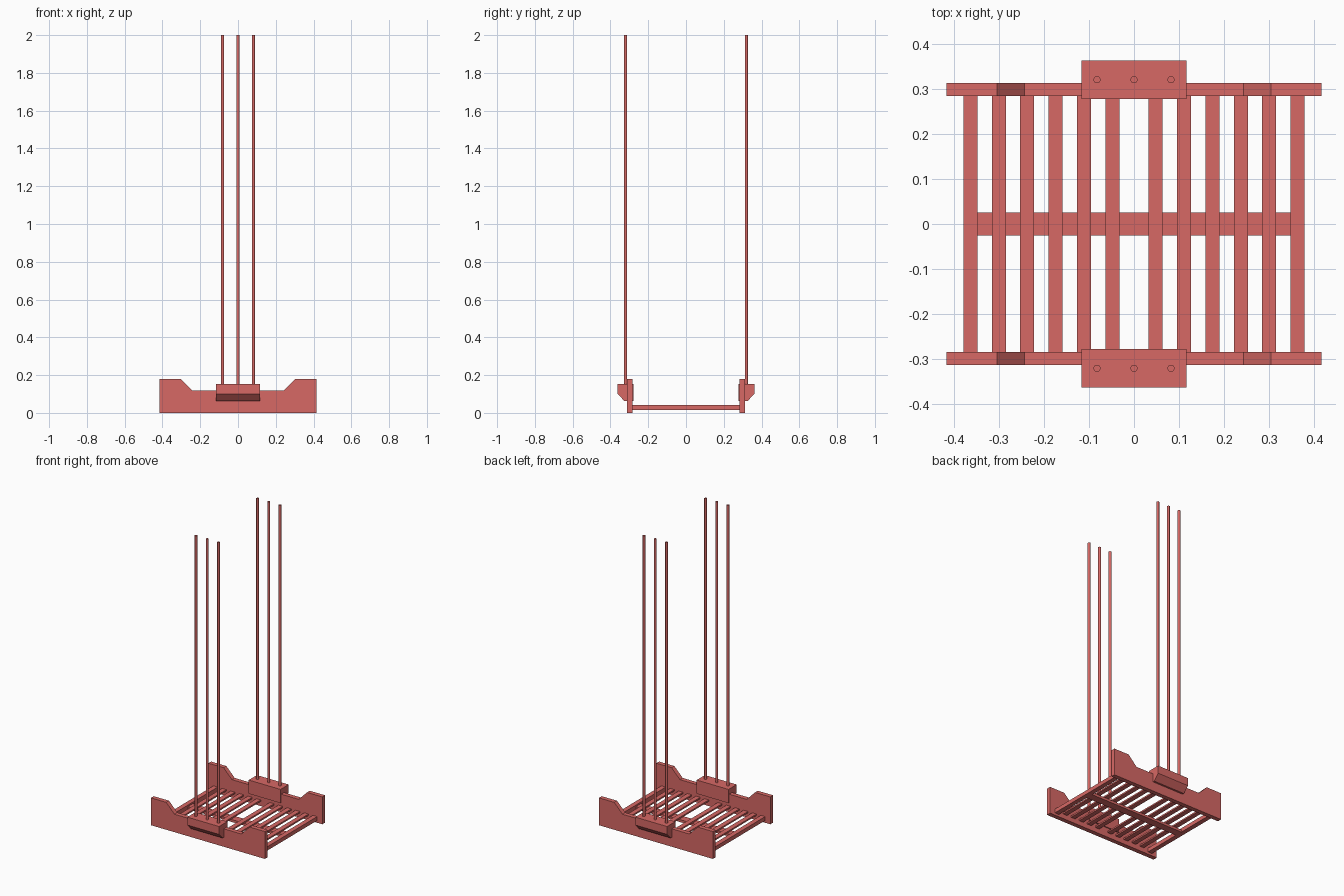
import bpy, bmesh

if "Cube" in bpy.data.objects:
    bpy.data.objects.remove(bpy.data.objects["Cube"])

red = bpy.data.materials.new("red")
red.diffuse_color = (0.68, 0.14, 0.13, 1)
red.use_nodes = True
red.node_tree.nodes["Principled BSDF"].inputs["Base Color"].default_value = red.diffuse_color


def add_mesh(name, bm):
    bmesh.ops.recalc_face_normals(bm, faces=bm.faces[:])
    mesh = bpy.data.meshes.new(name)
    bm.to_mesh(mesh)
    bm.free()
    mesh.materials.append(red)
    obj = bpy.data.objects.new(name, mesh)
    bpy.context.collection.objects.link(obj)
    return obj


def extrude(name, points, offset):
    """Prism from a closed profile of 3D points swept along offset."""
    bm = bmesh.new()
    face = bm.faces.new([bm.verts.new(p) for p in points])
    geom = bmesh.ops.extrude_face_region(bm, geom=[face])["geom"]
    verts = [g for g in geom if isinstance(g, bmesh.types.BMVert)]
    bmesh.ops.translate(bm, verts=verts, vec=offset)
    return add_mesh(name, bm)


def box(name, x0, x1, y0, y1, z0, z1):
    return extrude(name, [(x0, y0, z0), (x1, y0, z0), (x1, y1, z0), (x0, y1, z0)],
                   (0, 0, z1 - z0))


def rod(name, x, y, z0, z1, radius):
    bpy.ops.mesh.primitive_cylinder_add(vertices=12, radius=radius, depth=z1 - z0,
                                        location=(x, y, (z0 + z1) / 2))
    obj = bpy.context.object
    obj.name = name
    obj.data.materials.append(red)


# Side boards with a dipped middle, rod holders with a sloped underside, rods
board = [(-0.415, 0), (0.415, 0), (0.415, 0.18), (0.304, 0.18), (0.243, 0.118),
         (-0.243, 0.118), (-0.304, 0.18), (-0.415, 0.18)]
holder = [(0.277, 0.062), (0.325, 0.062), (0.362, 0.1), (0.362, 0.152), (0.277, 0.152)]
for side, s in (("front", -1), ("back", 1)):
    extrude(side + "_board", [(x, s * 0.284, z) for x, z in board], (0, s * 0.029, 0))
    extrude(side + "_rod_holder", [(-0.116, s * y, z) for y, z in holder], (0.232, 0, 0))
    for i, x in enumerate((-0.082, 0, 0.082)):
        rod(f"{side}_rod_{i + 1}", x, s * 0.32, 0.14, 2.0, 0.008)

# Slatted floor: thin slats between thicker end rails
for side, s in (("left", -1), ("right", 1)):
    for i in range(6):
        x = s * (0.048 + 0.0629 * i)
        name, z0 = (f"{side}_slat_{i + 1}", 0.031) if i < 5 else (side + "_end_rail", 0.015)
        box(name, x - 0.0155, x + 0.0155, -0.285, 0.285, z0, 0.041)

# Centre beam under the slats
box("centre_beam", -0.348, 0.348, -0.0255, 0.0255, 0.015, 0.031)
